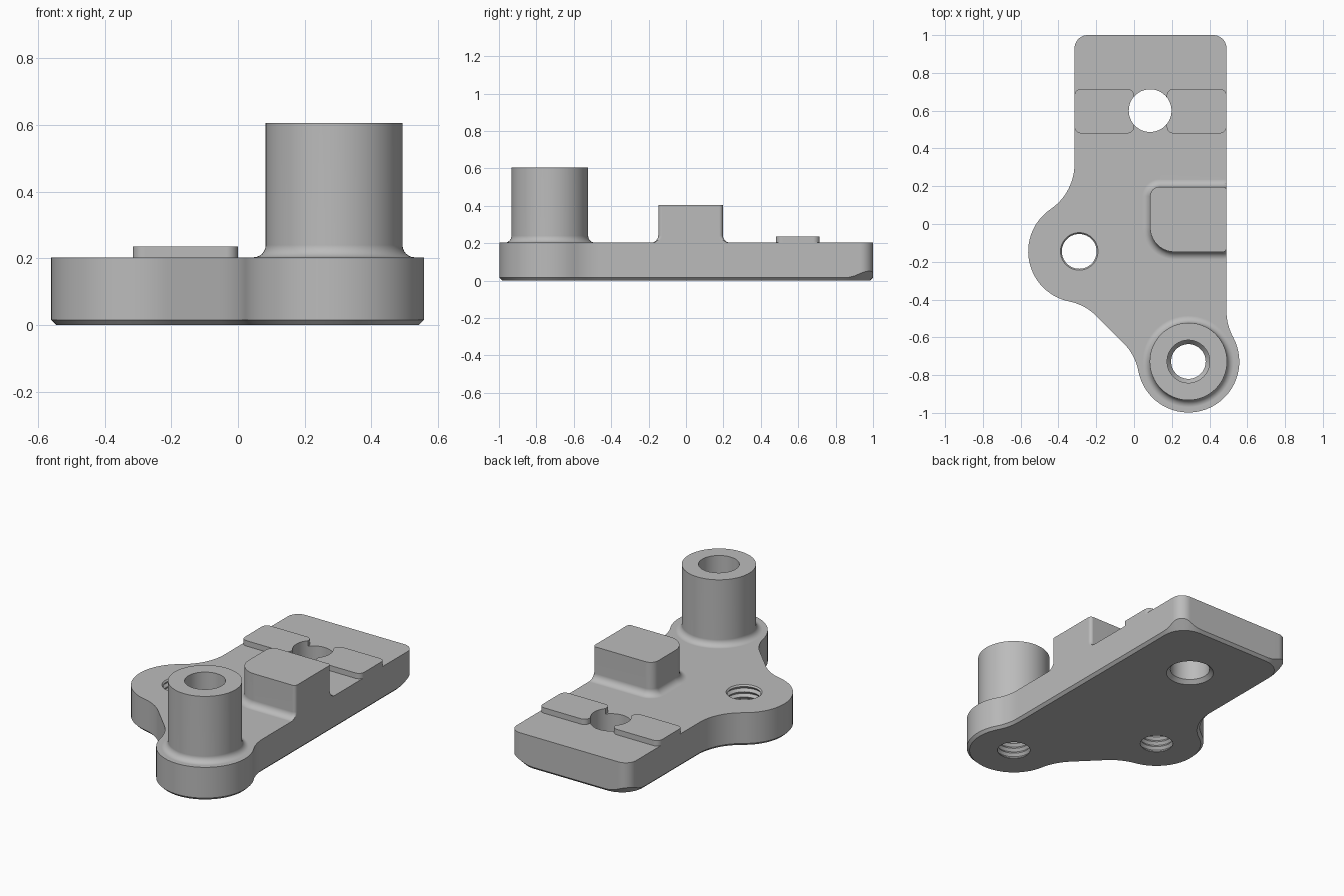
import bpy
import bmesh
from math import sin, cos, radians, degrees, atan2, sqrt
from mathutils import Vector

cube = bpy.data.objects.get("Cube")
if cube:
    bpy.data.objects.remove(cube, do_unlink=True)

grey = bpy.data.materials.new("plain_grey")
grey.use_nodes = True
colour = (0.5, 0.5, 0.5, 1)
grey.diffuse_color = colour
grey.node_tree.nodes["Principled BSDF"].inputs["Base Color"].default_value = colour


def arc(c, r, a0, a1, n=12):
    angles = [radians(a0 + (a1 - a0) * i / n) for i in range(n + 1)]
    return [Vector((c[0] + r * cos(a), c[1] + r * sin(a))) for a in angles]


def line(p, q, n=6):
    return [Vector(p).lerp(Vector(q), i / n) for i in range(1, n)]


def circle(c, r):
    return arc(c, r, 0, 360, 64)[:-1]


def rounded_rect(x0, x1, y0, y1, radii, grow=0):
    """Counter-clockwise from the +x +y corner, with a radius per corner."""
    corners = ((x1, y1, -1, -1), (x0, y1, 1, -1), (x0, y0, 1, 1), (x1, y0, -1, 1))
    pts = []
    for k, ((x, y, sx, sy), r) in enumerate(zip(corners, radii)):
        pts += arc((x + sx * r, y + sy * r), r + grow, 90 * k, 90 * k + 90, 10)
    return pts


def loft(name, rings):
    """Closed solid through rings of equal point count, capped at both ends."""
    bm = bmesh.new()
    loops = [[bm.verts.new(p) for p in ring] for ring in rings]
    n = len(loops[0])
    for a, b in zip(loops, loops[1:]):
        for i in range(n):
            j = (i + 1) % n
            bm.faces.new((a[i], a[j], b[j], b[i]))
    bm.faces.new(loops[0][::-1])
    bm.faces.new(loops[-1])
    bmesh.ops.recalc_face_normals(bm, faces=bm.faces)
    mesh = bpy.data.meshes.new(name)
    bm.to_mesh(mesh)
    bm.free()
    mesh.materials.append(grey)
    obj = bpy.data.objects.new(name, mesh)
    bpy.context.collection.objects.link(obj)
    return obj


def at(pts, z):
    return [(p[0], p[1], z) for p in pts]


def turned(name, c, profile):
    return loft(name, [at(circle(c, r), z) for r, z in profile])


def flare(radius, z):
    """Offset and height of a concave base fillet, from wide to none."""
    return [(radius * (1 - sin(radians(a))), z + radius * (1 - cos(radians(a))))
            for a in range(0, 91, 15)]


# Plate outline: two round lobes blended into a rectangle
TOP, CH, R, RA = 0.203, 0.016, 0.29, 0.27
LEFT, RIGHT, BACK = -0.315, 0.49, 1.0
A, B, C = Vector((-0.29, -0.145)), Vector((0.288, -0.728)), Vector((0.085, 0.6))
n = Vector((-1, -1)).normalized()
t = Vector((1, -1)).normalized()
edge = 0.485


def reach(gap):
    return sqrt((RA + R) ** 2 - gap ** 2)


f1 = Vector((LEFT - R, A.y + reach(A.x - LEFT + R)))
f2 = n * (edge + R) + t * (A.dot(t) + reach(edge + R - A.dot(n)))
f3 = n * (edge + R) + t * (B.dot(t) - reach(edge + R - B.dot(n)))
f4 = Vector((RIGHT + R, B.y + reach(RIGHT + R - B.x)))


def heading(p, q):
    return degrees(atan2(q.y - p.y, q.x - p.x)) % 360


h1, h2, h3, h4 = heading(A, f1), heading(A, f2), heading(B, f3), heading(B, f4) + 360
cr, big = 0.07, 0.155
outline = arc((RIGHT - cr, BACK - cr), cr, 0, 90)
outline += line((RIGHT - cr, BACK), (LEFT + cr, BACK), 24)
outline += arc((LEFT + cr, BACK - cr), cr, 90, 180)
outline += line((LEFT, BACK - cr), (LEFT, f1.y), 24)
outline += arc(f1, R, 0, h1 - 180)
outline += arc(A, RA, h1, h2, 28)[1:-1]
outline += arc(f2, R, h2 - 180, 45, 8)
outline += arc(f3, R, 45, h3 - 180, 8)
outline += arc(B, RA, h3, h4, 36)[1:-1]
outline += arc(f4, R, h4 - 180, 180, 8)
outline += line((RIGHT, f4.y), (RIGHT, BACK - cr), 48)

# Bottom chamfer, widening to a cone at the two back corners
low, mid = [], []
for i, p in enumerate(outline):
    d = (outline[(i + 1) % len(outline)] - outline[i - 1]).normalized()
    q, z = p - CH * Vector((d.y, -d.x)), CH
    cx = RIGHT - big if p.x > 0 else LEFT + big
    centre = Vector((cx, BACK - big))
    if p.y > centre.y and (p.x - cx) * (1 if p.x > 0 else -1) > 0:
        out = p - centre
        z = CH + max(0, out.length - big)
        q = centre + out.normalized() * (big - CH)
    low.append((q.x, q.y, 0))
    mid.append((p.x, p.y, z))
body = loft("mounting_bracket", [low, mid, at(outline, TOP)])

# Tall hollow post with a filleted foot
post_r = 0.205
post = turned("post", B, [(post_r + 0.037, 0.1)]
              + [(post_r + o, z) for o, z in flare(0.037, TOP)] + [(post_r, 0.605)])


# Stop block, flush with the plate side
def block_ring(grow, z):
    pts = rounded_rect(0.085, RIGHT, -0.148, 0.197, (0.02, 0.05, 0.13, 0.02), grow)
    return [(min(p.x, RIGHT), p.y, z) for p in pts]


block = loft("stop_block", [block_ring(0.04, 0.1)]
             + [block_ring(o, z) for o, z in flare(0.04, TOP)] + [block_ring(0, 0.405)])

# Two low pads either side of the plain hole
pads = []
for name, x0, x1 in (("right_pad", LEFT, 0.0), ("left_pad", 0.173, RIGHT)):
    pts = rounded_rect(x0, x1, 0.48, 0.715, (0.035,) * 4)
    pads.append(loft(name, [at(pts, 0.15), at(pts, 0.236)]))


# Hole cutters, two of them with thread ridges
def thread(z0, z1, pitch=0.032):
    rows = int((z1 - z0) / pitch * 2)
    return [(0.092 + 0.013 * (i % 2), z0 + i * pitch / 2) for i in range(rows + 1)]


cutters = [
    turned("side_hole", A, thread(-0.03, 0.25)),
    turned("post_hole", B, thread(-0.03, 0.2) + [(0.113, 0.222), (0.113, 0.7)]),
    turned("plain_hole", C, [(0.155, -0.02), (0.113, 0.022), (0.113, 0.3)]),
]

bpy.context.view_layer.objects.active = body
for tools, operation in (([post, block] + pads, 'UNION'), (cutters, 'DIFFERENCE')):
    for tool in tools:
        mod = body.modifiers.new("join", 'BOOLEAN')
        mod.operation, mod.solver, mod.object = operation, 'EXACT', tool
        bpy.ops.object.modifier_apply(modifier=mod.name)
        bpy.data.objects.remove(tool, do_unlink=True)

# Smooth curves, crisp edges and flat large faces
bpy.ops.object.select_all(action='DESELECT')
body.select_set(True)
bpy.ops.object.shade_smooth_by_angle(angle=radians(25))
weights = body.modifiers.new("even_shading", 'WEIGHTED_NORMAL')
weights.keep_sharp = True
